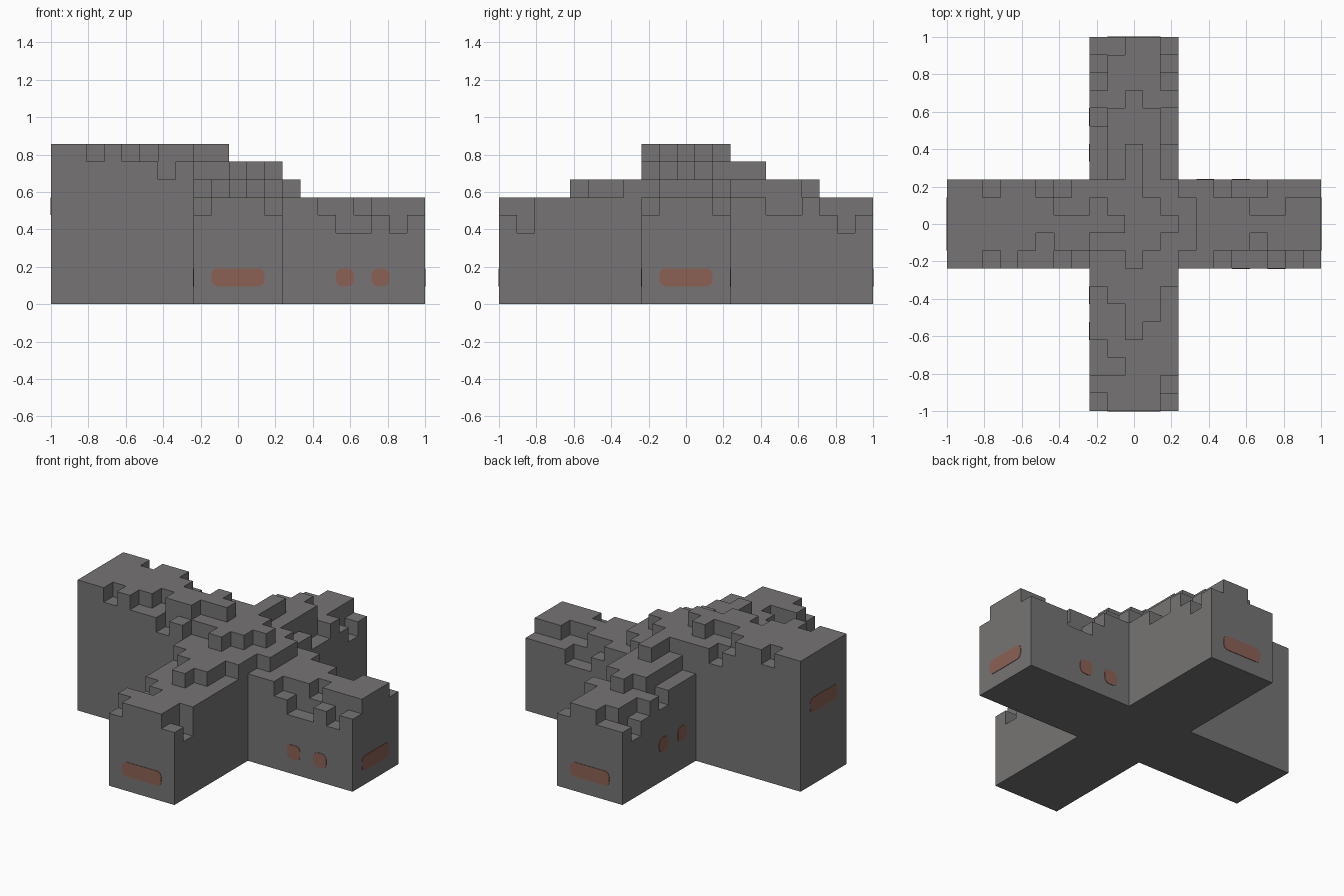
import bpy, bmesh
from math import sin, cos, pi, radians
from mathutils import Matrix, Vector

cube = bpy.data.objects.get("Cube")
if cube:
    bpy.data.objects.remove(cube, do_unlink=True)

N = 21
CELL = 2 / N
WALL = 2.5 * CELL


def material(name, rgb):
    m = bpy.data.materials.new(name)
    m.use_nodes = True
    m.diffuse_color = (*rgb, 1)
    m.node_tree.nodes["Principled BSDF"].inputs["Base Color"].default_value = (*rgb, 1)
    return m


stone = material("grey stone", (0.18, 0.175, 0.174))
rust = material("rust mark", (0.26, 0.12, 0.088))


def add_object(name, bm, mat):
    bmesh.ops.recalc_face_normals(bm, faces=bm.faces)
    mesh = bpy.data.meshes.new(name)
    bm.to_mesh(mesh)
    bm.free()
    mesh.materials.append(mat)
    ob = bpy.data.objects.new(name, mesh)
    bpy.context.collection.objects.link(ob)
    return ob


# Column heights, in cells, on a square grid
height = {}


def terrace(level, *rects):
    for x0, y0, x1, y1 in rects:
        for x in range(x0, x1):
            for y in range(y0, y1):
                height[x, y] = level


def notch(level, *cells):
    for c in cells:
        height[c] = level


# Cross of two arms, rising in terraces towards the tall arm
terrace(6, (8, 0, 13, N), (8, 8, N, 13))
terrace(7, (8, 7, 13, 13), (9, 6, 12, 7), (10, 4, 11, 6), (11, 5, 12, 6),
        (9, 13, 12, 17), (10, 17, 11, 18), (13, 9, 14, 12))
terrace(8, (0, 8, 8, 13), (8, 9, 12, 10), (8, 10, 13, 11), (8, 11, 12, 12),
        (8, 12, 11, 13), (10, 13, 11, 15), (10, 8, 11, 9))
terrace(9, (0, 8, 4, 9), (0, 9, 8, 10), (0, 10, 10, 11), (0, 11, 6, 12),
        (8, 11, 9, 12), (0, 12, 5, 13))

# Broken edges: tall arm, low side arm, back arm, front arm
notch(8, (2, 8), (5, 9), (2, 12))
notch(7, (6, 8), (6, 12))
notch(5, (15, 8), (18, 8), (20, 8), (17, 9), (15, 12), (18, 12), (19, 12),
      (20, 12), (17, 11), (18, 11))
notch(4, (16, 8), (17, 8), (19, 8), (16, 12), (17, 12))
notch(5, (12, 15), (12, 16), (12, 18), (12, 20), (8, 16), (8, 18), (8, 20), (9, 20))
notch(4, (12, 19), (8, 19))
notch(5, (12, 0), (8, 0), (8, 2), (8, 3), (9, 2))
notch(4, (12, 1))

# Stepped block: caps and only the exposed walls, merged into clean flat faces
bm = bmesh.new()


def quad(points):
    bm.faces.new([bm.verts.new((x * CELL - 1, y * CELL - 1, z * CELL)) for x, y, z in points])


corners = [(0, 0), (1, 0), (1, 1), (0, 1)]
sides = [(0, -1), (1, 0), (0, 1), (-1, 0)]
for (x, y), h in height.items():
    for z in (0, h):
        quad([(x + a, y + b, z) for a, b in corners])
    for k, (dx, dy) in enumerate(sides):
        (a, b), (c, d) = corners[k], corners[(k + 1) % 4]
        for z in range(height.get((x + dx, y + dy), 0), h):
            quad([(x + a, y + b, z), (x + c, y + d, z),
                  (x + c, y + d, z + 1), (x + a, y + b, z + 1)])
bmesh.ops.remove_doubles(bm, verts=bm.verts, dist=0.001)
bmesh.ops.recalc_face_normals(bm, faces=bm.faces)
bmesh.ops.dissolve_limit(bm, angle_limit=radians(1), verts=bm.verts, edges=bm.edges)
add_object("stepped_cross", bm, stone)


# Thin rounded plates on the walls; turn 0 faces the front
def plate(name, turn, along, out, z, width):
    b = bmesh.new()
    r, depth = CELL * 0.35, 0.004
    w, h = width / 2 - r, CELL / 2 - r
    ring = []
    for q, (sx, sz) in enumerate([(1, 1), (-1, 1), (-1, -1), (1, -1)]):
        for s in range(5):
            t = (q + s / 4) * pi / 2
            ring.append(b.verts.new((sx * w + r * cos(t), 0.001, sz * h + r * sin(t))))
    face = b.faces.new(ring)
    moved = bmesh.ops.extrude_face_region(b, geom=[face])["geom"]
    bmesh.ops.translate(b, vec=Vector((0, -depth, 0)),
                        verts=[v for v in moved if isinstance(v, bmesh.types.BMVert)])
    ob = add_object(name, b, rust)
    ob.matrix_world = Matrix.Rotation(radians(turn), 4, "Z") @ Matrix.Translation((along, -out, z))


LOW, MID, HIGH = 1.5 * CELL, 2.5 * CELL, 5.5 * CELL
for side, turn, z in [("front", 0, LOW), ("left", 90, LOW), ("back", 180, LOW), ("right", -90, HIGH)]:
    plate(side + "_end_mark", turn, 0, 1, z, 3 * CELL)

for name, turn, z, spots in [("left_arm_front", 0, LOW, (6, 8)),
                             ("left_arm_back", 180, LOW, (-6, -4)),
                             ("back_arm_right", -90, MID, (-6, -4)),
                             ("front_arm_right", -90, LOW, (6, 4))]:
    for n, s in enumerate(spots):
        plate(f"{name}_dot_{n + 1}", turn, s * CELL, WALL, z, CELL)
